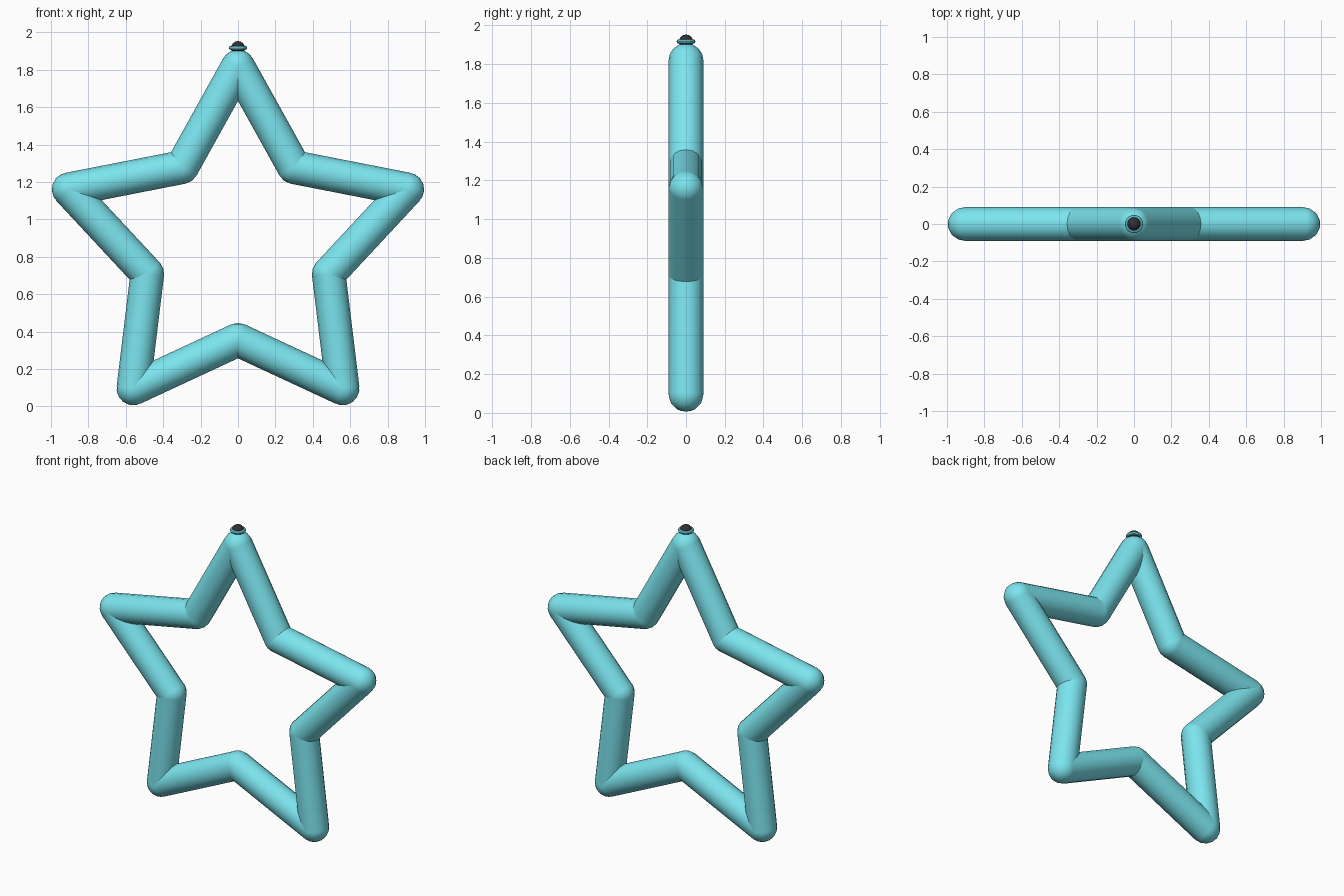
import bpy, math
from mathutils import Vector

if "Cube" in bpy.data.objects:
    bpy.data.objects.remove(bpy.data.objects["Cube"])

R_OUT, R_IN, ZC, TUBE = 0.952, 0.51, 0.866, 0.09


def material(name, color):
    m = bpy.data.materials.new(name)
    m.diffuse_color = color
    m.use_nodes = True
    m.node_tree.nodes["Principled BSDF"].inputs["Base Color"].default_value = m.diffuse_color
    return m


teal = material("teal", (0.20, 0.78, 0.86, 1))
black = material("black", (0.03, 0.03, 0.035, 1))


def finish(name, mat, angle=40):
    ob = bpy.context.object
    ob.name = name
    ob.data.materials.append(mat)
    bpy.ops.object.shade_smooth_by_angle(angle=math.radians(angle))
    return ob


# Star corners, alternating outer tips and inner bends
points = []
for i in range(10):
    a = math.pi / 2 - i * math.pi / 5
    r = R_IN if i % 2 else R_OUT
    points.append(Vector((r * math.cos(a), 0, ZC + r * math.sin(a))))

parts = []
for i, p in enumerate(points):
    q = points[(i + 1) % 10]
    d = q - p
    # Straight tube between two corners
    bpy.ops.mesh.primitive_cylinder_add(
        vertices=16, radius=TUBE, depth=d.length, end_fill_type='NOTHING',
        location=(p + q) / 2, rotation=(0, math.atan2(d.x, d.z), 0))
    parts.append(finish("tube", teal))
    # Rounded joint, poles pointing outwards
    o = p - Vector((0, 0, ZC))
    bpy.ops.mesh.primitive_uv_sphere_add(
        segments=16, ring_count=8, radius=TUBE, location=p,
        rotation=(0, math.atan2(o.x, o.z), 0))
    parts.append(finish("joint", teal))

# Merge tubes and joints into one frame
bpy.ops.object.select_all(action='DESELECT')
for ob in parts:
    ob.select_set(True)
bpy.context.view_layer.objects.active = parts[0]
bpy.ops.object.join()
parts[0].name = "star_frame"

# Collar and dark knob on the top tip
bpy.ops.mesh.primitive_torus_add(
    major_segments=20, minor_segments=8, major_radius=0.038,
    minor_radius=0.011, location=(0, 0, 1.917))
finish("tip_collar", teal)
bpy.ops.mesh.primitive_uv_sphere_add(
    segments=16, ring_count=8, radius=0.037, location=(0, 0, 1.916))
finish("tip_knob", black)
